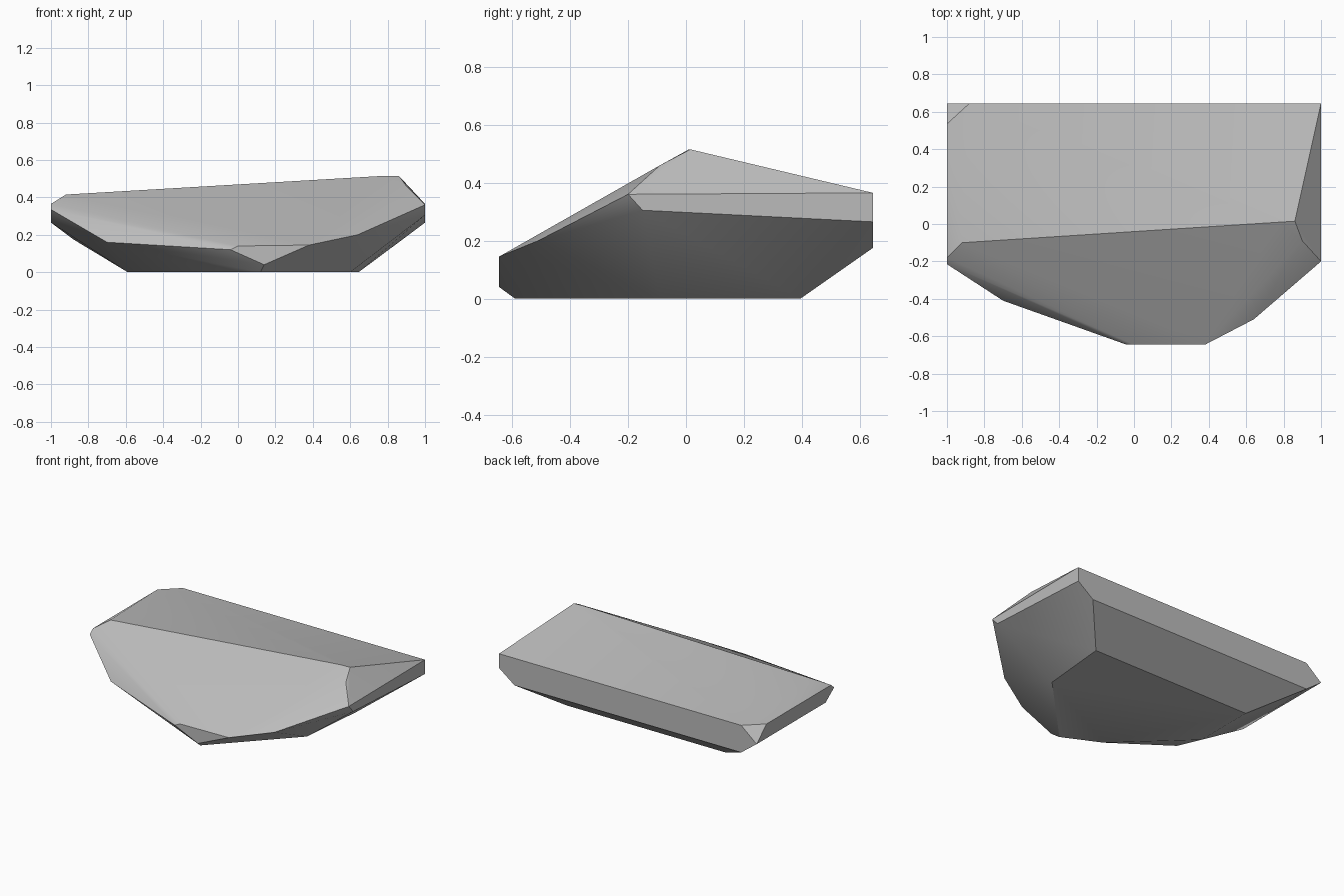
import bpy, bmesh
from math import radians

cube = bpy.data.objects.get("Cube")
if cube:
    bpy.data.objects.remove(cube)

# Stone colour
stone = bpy.data.materials.new("grey_stone")
stone.use_nodes = True
grey = (0.5, 0.5, 0.5, 1)
stone.diffuse_color = grey
bsdf = stone.node_tree.nodes["Principled BSDF"]
bsdf.inputs["Base Color"].default_value = grey
bsdf.inputs["Roughness"].default_value = 0.9

BACK = 0.645    # flat back and front limits
RIM = 0.365     # upper rim height
BELLY = 0.265   # lower rim height

# Corner points of the chipped slab, by feature
ridge = [(-0.92, -0.10, 0.415), (0.78, 0.01, 0.515), (0.86, 0.015, 0.515), (0.90, -0.09, 0.46)]
left_end = [(1, BACK, RIM), (1, -0.20, 0.36), (1, -0.15, 0.305), (1, BACK, BELLY)]
right_end = [(-1, 0.535, RIM), (-1, -0.18, RIM), (-1, -0.215, 0.335),
             (-1, -0.12, BELLY), (-1, BACK, BELLY)]
back_edge = [(-0.88, BACK, RIM), (-0.88, BACK, 0.175), (0.88, BACK, 0.175)]
front_edge = [(-0.70, -0.41, 0.16), (-0.04, -BACK, 0.12), (0, -BACK, 0.14),
              (0.38, -BACK, 0.145), (0.14, -BACK, 0.04), (0.64, -0.51, 0.20)]
base = [(-0.59, 0.395, 0), (0.645, 0.395, 0), (0.60, -0.09, 0),
        (0.12, -0.59, 0), (-0.14, -0.465, 0), (-0.59, -0.04, 0)]

# Wrap the corners in a faceted shell
bm = bmesh.new()
for p in ridge + left_end + right_end + back_edge + front_edge + base:
    bm.verts.new(p)
hull = bmesh.ops.convex_hull(bm, input=bm.verts[:])
loose = [v for v in bm.verts if not v.link_faces]
bmesh.ops.delete(bm, geom=loose, context="VERTS")
bmesh.ops.dissolve_limit(bm, angle_limit=radians(1), verts=bm.verts[:], edges=bm.edges[:])
bmesh.ops.recalc_face_normals(bm, faces=bm.faces[:])
mesh = bpy.data.meshes.new("rock_slab")
bm.to_mesh(mesh)
bm.free()
mesh.materials.append(stone)

rock = bpy.data.objects.new("rock_slab", mesh)
bpy.context.collection.objects.link(rock)
bpy.ops.object.select_all(action="DESELECT")
rock.select_set(True)
bpy.context.view_layer.objects.active = rock
bpy.ops.object.shade_smooth_by_angle(angle=radians(30))
